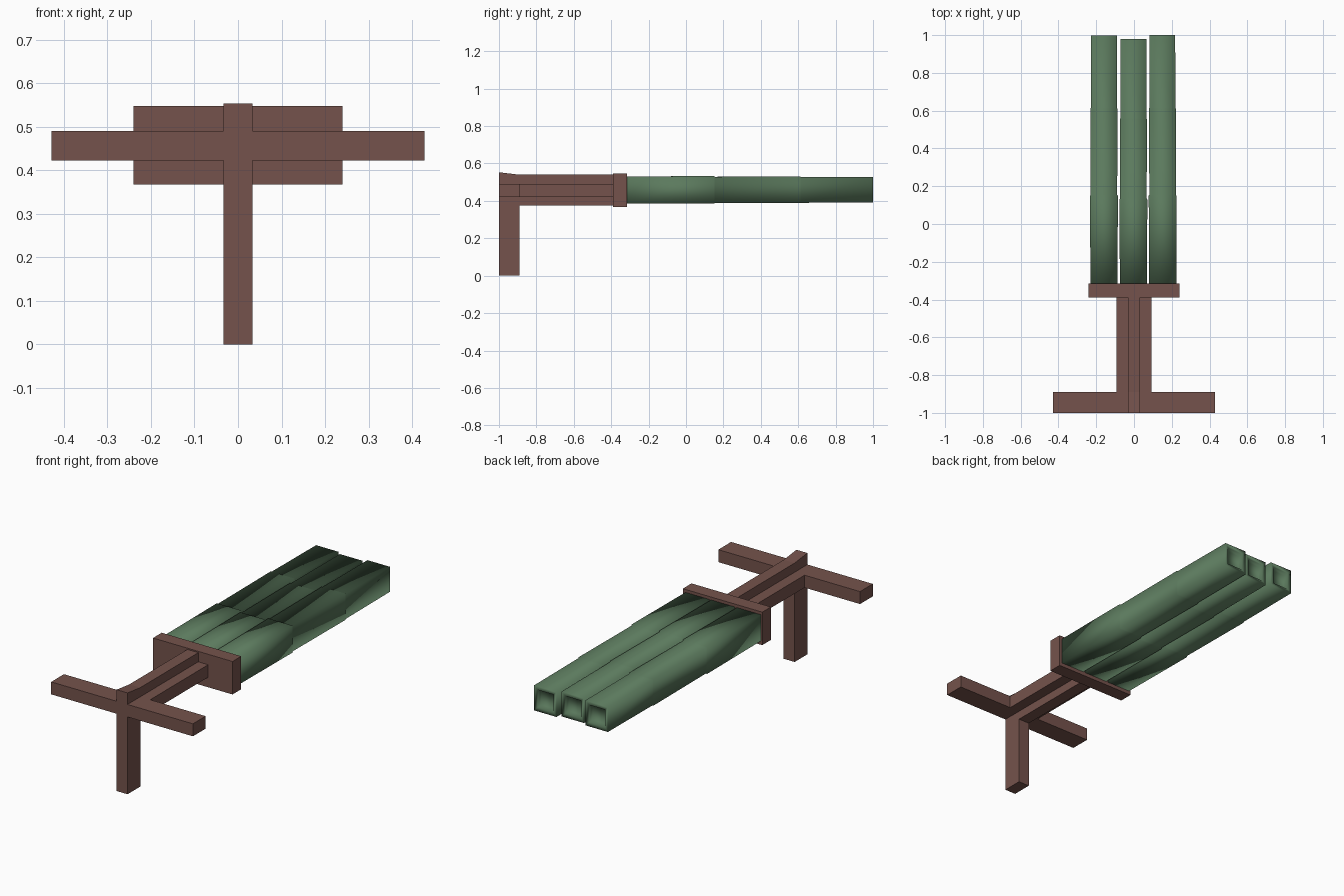
import bpy, bmesh

if "Cube" in bpy.data.objects:
    bpy.data.objects.remove(bpy.data.objects["Cube"])


def material(name, rgb):
    m = bpy.data.materials.new(name)
    m.diffuse_color = (*rgb, 1)
    m.use_nodes = True
    m.node_tree.nodes["Principled BSDF"].inputs["Base Color"].default_value = m.diffuse_color
    return m


BROWN = material("reddish brown", (0.178, 0.086, 0.072))
GREEN = material("leaf green", (0.105, 0.193, 0.110))


def finish(name, bm, mat, smooth=False):
    bmesh.ops.recalc_face_normals(bm, faces=bm.faces)
    me = bpy.data.meshes.new(name)
    bm.to_mesh(me)
    bm.free()
    me.materials.append(mat)
    for p in me.polygons:
        p.use_smooth = smooth
    ob = bpy.data.objects.new(name, me)
    bpy.context.collection.objects.link(ob)
    return ob


def side_profile(name, pts, half_width, mat):
    """Extrude a (y, z) outline symmetrically along x."""
    bm = bmesh.new()
    f = bm.faces.new([bm.verts.new((-half_width, y, z)) for y, z in pts])
    ext = bmesh.ops.extrude_face_region(bm, geom=[f])
    verts = [v for v in ext["geom"] if isinstance(v, bmesh.types.BMVert)]
    bmesh.ops.translate(bm, verts=verts, vec=(2 * half_width, 0, 0))
    return finish(name, bm, mat)


def bar(name, half_width, y0, y1, z0, z1):
    return side_profile(name, [(y0, z0), (y1, z0), (y1, z1), (y0, z1)], half_width, BROWN)


# Front leg and spine in one silhouette, with a slightly raised front tip
side_profile("leg_and_spine", [(-1, 0), (-.89, 0), (-.89, .375), (-.39, .375),
                               (-.39, .54), (-.89, .54), (-1, .553)], .033, BROWN)
bar("handlebar", .428, -1, -.89, .422, .49)
bar("spine_flange", .093, -.89, -.39, .422, .49)
bar("mounting_plate", .24, -.39, -.315, .367, .547)


def tube(name, x0, x1, joints, end):
    """Square soft-shaded stalk with stepped joints and a hollow end."""
    bm = bmesh.new()
    j1, j2 = joints
    # (y, half size) from the plate, out to the rim, then into the hollow
    rings = [(-.318, .072), (j1 - .005, .0735), (j1, .070), (j2 - .005, .0715),
             (j2, .069), (end, .068), (end - .004, .047), (end - .03, .044)]
    prev = None
    for y, r in rings:
        t = (y + .318) / 1.318
        cx, cz = x0 + (x1 - x0) * t, .459
        ring = [bm.verts.new((cx + sx * r, y, cz + sz * r))
                for sx, sz in ((-1, -1), (1, -1), (1, 1), (-1, 1))]
        if prev:
            for i in range(4):
                k = (i + 1) % 4
                bm.faces.new((prev[i], prev[k], ring[k], ring[i]))
        else:
            bm.faces.new(ring)
        prev = ring
    bm.faces.new(prev)
    return finish(name, bm, GREEN, smooth=True)


# Three stalks side by side
tube("left_stalk", -.159, -.159, (.155, .615), .998)
tube("middle_stalk", -.003, -.003, (.135, .56), .98)
tube("right_stalk", .152, .150, (.155, .615), 1.0)
